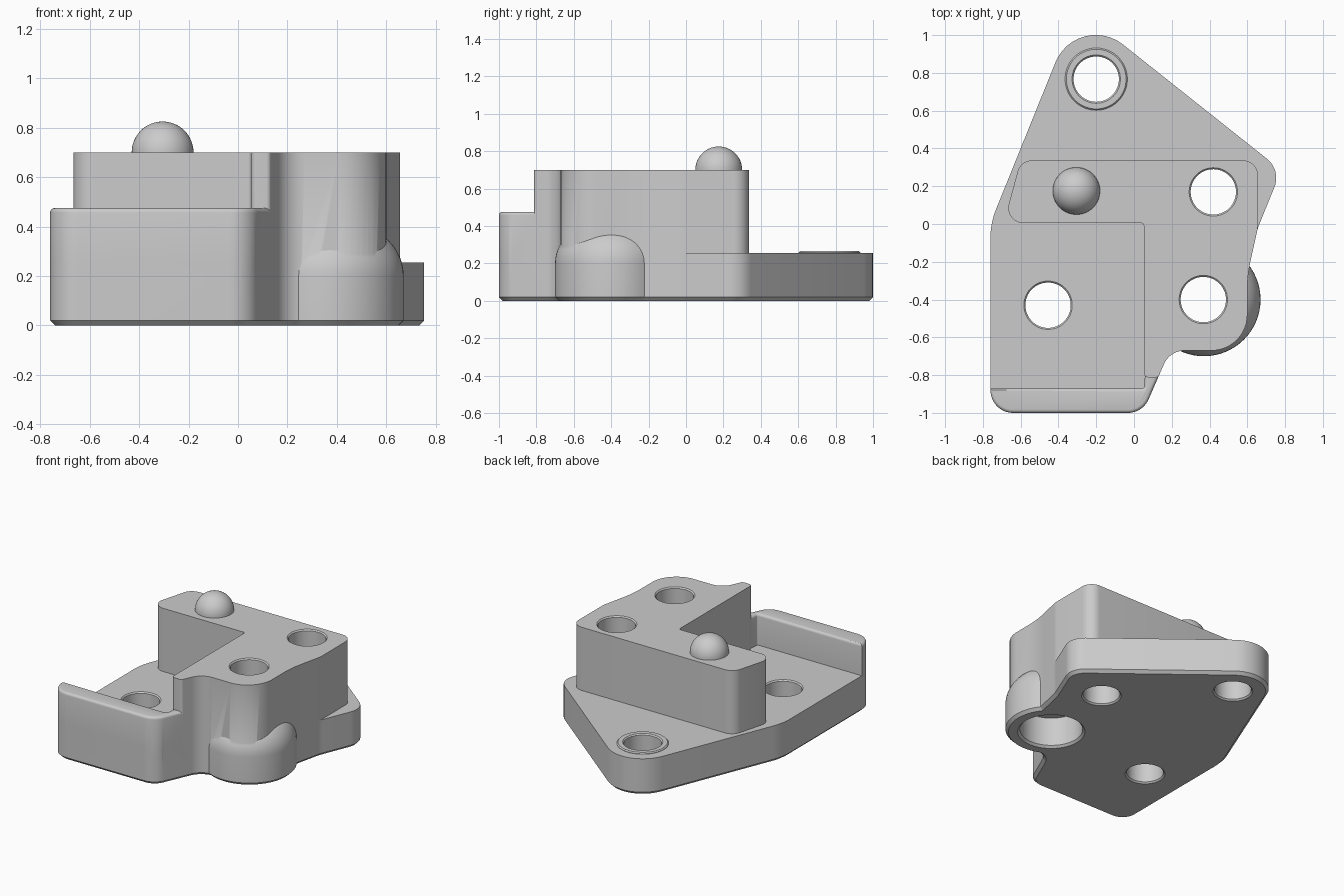
import bpy
import bmesh
import math
from mathutils import Vector

cube = bpy.data.objects.get("Cube")
if cube:
    bpy.data.objects.remove(cube, do_unlink=True)

GREY = (0.6, 0.6, 0.6, 1)
grey = bpy.data.materials.new("light grey")
grey.use_nodes = True
grey.diffuse_color = GREY
grey.node_tree.nodes["Principled BSDF"].inputs["Base Color"].default_value = GREY


def rounded(corners, steps=12):
    """Closed outline from (x, y, fillet radius) corners."""
    points = []
    for i, (x, y, r) in enumerate(corners):
        c = Vector((x, y))
        a = (Vector(corners[i - 1][:2]) - c).normalized()
        b = (Vector(corners[(i + 1) % len(corners)][:2]) - c).normalized()
        if r == 0:
            points.append(c)
            continue
        half = math.acos(a.dot(b)) / 2
        centre = c + (a + b).normalized() * (r / math.sin(half))
        start = c + a * (r / math.tan(half)) - centre
        end = c + b * (r / math.tan(half)) - centre
        first = math.atan2(start.y, start.x)
        turn = math.remainder(math.atan2(end.y, end.x) - first, math.tau)
        for k in range(steps + 1):
            t = first + turn * k / steps
            points.append(centre + Vector((math.cos(t), math.sin(t))) * r)
    return points


def finish(name, bm):
    bmesh.ops.recalc_face_normals(bm, faces=bm.faces)
    mesh = bpy.data.meshes.new(name)
    bm.to_mesh(mesh)
    bm.free()
    mesh.materials.append(grey)
    obj = bpy.data.objects.new(name, mesh)
    bpy.context.collection.objects.link(obj)
    return obj


def prism(name, corners, z0, z1, bevel_z=None, width=0.02, segments=1):
    """Extruded outline, with the rim at bevel_z softened."""
    bm = bmesh.new()
    face = bm.faces.new([bm.verts.new((p.x, p.y, z0)) for p in rounded(corners)])
    new = bmesh.ops.extrude_face_region(bm, geom=[face], use_keep_orig=True)["geom"]
    bmesh.ops.translate(bm, vec=(0, 0, z1 - z0),
                        verts=[v for v in new if isinstance(v, bmesh.types.BMVert)])
    bmesh.ops.recalc_face_normals(bm, faces=bm.faces)
    if bevel_z is not None:
        rim = [e for e in bm.edges if all(abs(v.co.z - bevel_z) < 1e-4 for v in e.verts)]
        bmesh.ops.bevel(bm, geom=rim, offset=width, segments=segments,
                        profile=0.5, affect='EDGES')
    return finish(name, bm)


def lathe(name, x, y, profile, sides=64):
    """Capped solid turned from (radius, z) points, bottom to top."""
    bm = bmesh.new()
    rings = []
    for r, z in profile:
        rings.append([bm.verts.new((x + r * math.cos(k * math.tau / sides),
                                    y + r * math.sin(k * math.tau / sides), z))
                      for k in range(sides)])
    for low, high in zip(rings, rings[1:]):
        for k in range(sides):
            n = (k + 1) % sides
            bm.faces.new((low[k], low[n], high[n], high[k]))
    bm.faces.new(rings[0])
    bm.faces.new(rings[-1])
    return finish(name, bm)


def combine(body, tool, operation):
    mod = body.modifiers.new(tool.name, 'BOOLEAN')
    mod.object, mod.operation, mod.solver = tool, operation, 'EXACT'
    bpy.context.view_layer.objects.active = body
    bpy.ops.object.modifier_apply(modifier=mod.name)
    bpy.data.objects.remove(tool, do_unlink=True)


def smooth(obj, angle=30):
    bpy.ops.object.select_all(action='DESELECT')
    obj.select_set(True)
    bpy.context.view_layer.objects.active = obj
    bpy.ops.object.shade_smooth_by_angle(angle=math.radians(angle))


PLATE_TOP, WALL_TOP, BLOCK_TOP = 0.255, 0.475, 0.70
FRONT = [(-0.76, -1, 0.12), (0.046, -1, 0.12)]
# Shared right flank of the plate and the block
FLANK = [(0.19, -0.67, 0.12), (0.6, -0.67, 0.19), (0.6, -0.27, 0.8)]


def on_flank(y):
    a, b = Vector(FRONT[1][:2]), Vector(FLANK[0][:2])
    return a.lerp(b, (y - a.y) / (b.y - a.y)).x


# Base plate with chamfered underside
body = prism("bracket_body", FRONT + FLANK + [
    (0.656, -0.02, 0.2), (0.78, 0.285, 0.13), (-0.30, 1.142, 0.23), (-0.76, 0.005, 0.4)],
    0, PLATE_TOP, bevel_z=0)

# Tall L-shaped block
block = prism("upper_block", [
    (-0.69, 0.005, 0.08), (0.052, 0.005, 0.015), (0.052, -0.812, 0.025),
    (on_flank(-0.812), -0.812, 0.02)] + FLANK + [
    (0.656, -0.02, 0.2), (0.656, 0.337, 0.08), (-0.6, 0.337, 0.08)],
    0.2, BLOCK_TOP)

# Low front wall with softened top
wall = prism("front_wall", FRONT + [
    (on_flank(-0.78), -0.78, 0), (0.06, -0.78, 0), (0.052, -0.87, 0.01), (-0.76, -0.87, 0)],
    0.2, WALL_TOP, bevel_z=WALL_TOP, width=0.018, segments=4)

# Domed socket boss on the front right corner
boss = lathe("socket_boss", 0.37, -0.4, [(0.28, 0), (0.3, 0.02), (0.3, 0.2)] + [
    (0.1 + 0.2 * math.cos(t * math.pi / 24), 0.2 + 0.2 * math.sin(t * math.pi / 24))
    for t in range(1, 13)])

# Raised lip around the rear hole
lip = lathe("rear_hole_lip", -0.2, 0.767, [(0.165, 0.2), (0.165, 0.258), (0.158, 0.265)])

for part in (block, wall, boss, lip):
    combine(body, part, 'UNION')

# Through holes with slightly chamfered rims
for x, y, top in ((-0.2, 0.767, 0.265), (0.42, 0.17, BLOCK_TOP),
                  (-0.455, -0.43, PLATE_TOP), (0.367, -0.4, BLOCK_TOP)):
    hole = lathe("hole_cutter", x, y, [
        (0.145, -0.015), (0.12, 0.01), (0.12, top - 0.008), (0.138, top + 0.01)])
    combine(body, hole, 'DIFFERENCE')

# Wide socket under the boss
socket = lathe("socket_cutter", 0.37, -0.4, [(0.235, -0.015), (0.205, 0.015), (0.205, 0.22)])
combine(body, socket, 'DIFFERENCE')
smooth(body)

# Ball half sunk in the block
ball = lathe("ball_stud", -0.305, 0.175, [
    (max(0.001, 0.125 * math.cos(t * math.pi / 32)), BLOCK_TOP + 0.125 * math.sin(t * math.pi / 32))
    for t in range(17)])
smooth(ball, 60)
